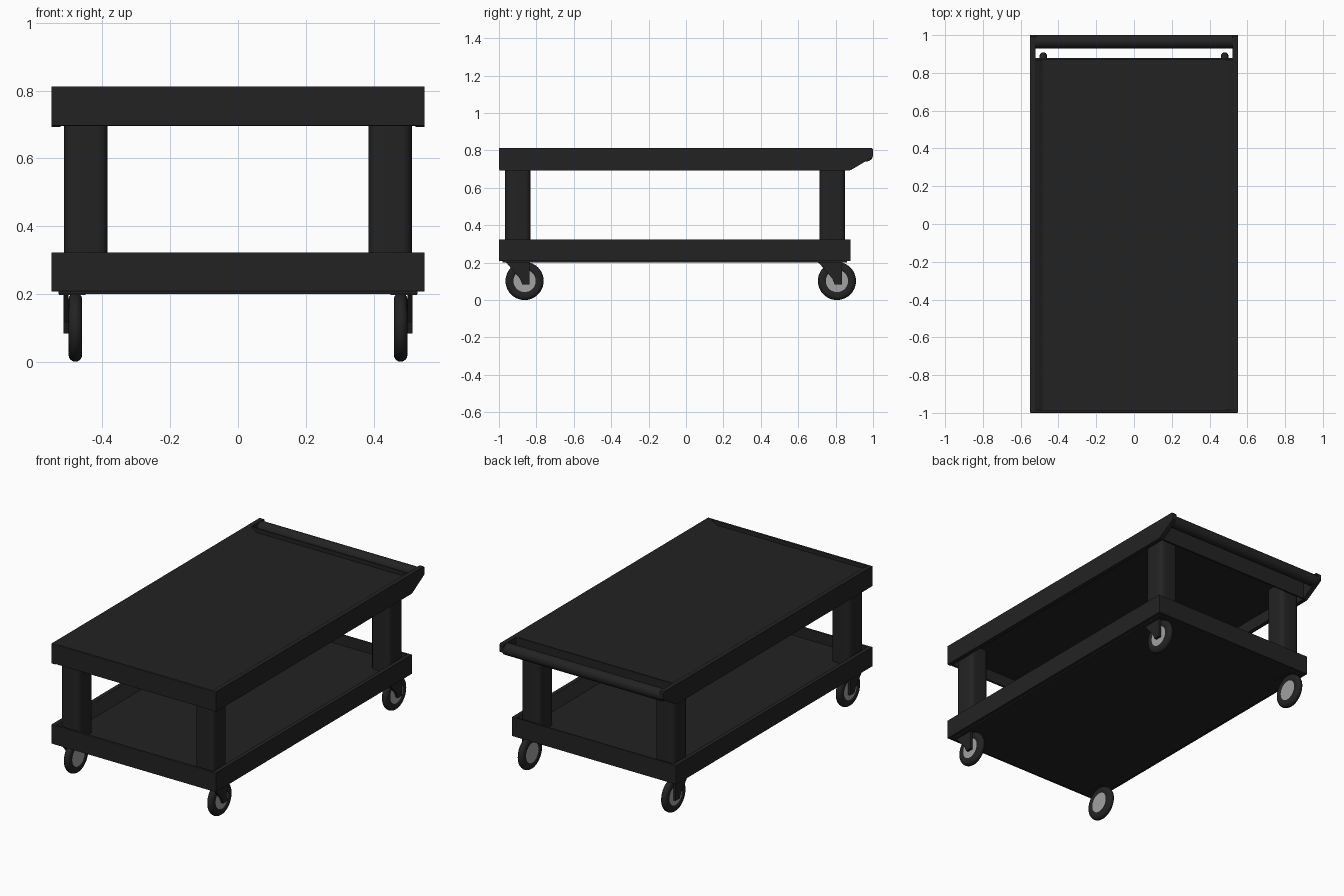
import bpy, bmesh, math
from mathutils import Vector

if "Cube" in bpy.data.objects:
    bpy.data.objects.remove(bpy.data.objects["Cube"])


def material(name, v):
    m = bpy.data.materials.new(name)
    m.diffuse_color = (v, v, v, 1)
    m.use_nodes = True
    m.node_tree.nodes["Principled BSDF"].inputs["Base Color"].default_value = m.diffuse_color
    return m


BLACK = material("black plastic", 0.0165)
GREY = material("light grey hub", 0.36)


def finish(bm, name, mat, bevel=0.0, smooth=False):
    bmesh.ops.recalc_face_normals(bm, faces=bm.faces)
    me = bpy.data.meshes.new(name)
    bm.to_mesh(me)
    bm.free()
    ob = bpy.data.objects.new(name, me)
    bpy.context.collection.objects.link(ob)
    me.materials.append(mat)
    if bevel:
        b = ob.modifiers.new("bevel", 'BEVEL')
        b.width, b.segments, b.limit_method = bevel, 2, 'ANGLE'
    if smooth:
        bpy.ops.object.select_all(action='DESELECT')
        ob.select_set(True)
        bpy.context.view_layer.objects.active = ob
        bpy.ops.object.shade_smooth_by_angle(angle=math.radians(40))
    return ob


def prism(name, pts, axis, a, b, mat=BLACK, bevel=0.0, smooth=False):
    """Extrude a 2D outline along an axis; outline is in the other two axes."""
    bm = bmesh.new()

    def place(p, t):
        return {'X': (t, *p), 'Y': (p[0], t, p[1]), 'Z': (*p, t)}[axis]
    f = bm.faces.new([bm.verts.new(place(p, a)) for p in pts])
    ext = bmesh.ops.extrude_face_region(bm, geom=[f])
    d = Vector(place((0, 0), b - a))
    bmesh.ops.translate(bm, vec=d, verts=[v for v in ext['geom'] if isinstance(v, bmesh.types.BMVert)])
    return finish(bm, name, mat, bevel, smooth)


def box(name, x0, x1, y0, y1, z0, z1, bevel=0.0):
    return prism(name, [(x0, y0), (x1, y0), (x1, y1), (x0, y1)], 'Z', z0, z1, BLACK, bevel)


def circle(cx, cy, r, n):
    return [(cx + r * math.cos(2 * math.pi * i / n), cy + r * math.sin(2 * math.pi * i / n)) for i in range(n)]


def rounded_rect(x0, x1, y0, y1, r, n=6):
    pts = []
    for k, (cx, cy) in enumerate([(x1 - r, y1 - r), (x0 + r, y1 - r), (x0 + r, y0 + r), (x1 - r, y0 + r)]):
        for i in range(n + 1):
            a = math.pi / 2 * (k + i / n)
            pts.append((cx + r * math.cos(a), cy + r * math.sin(a)))
    return pts


def mirrored(half):
    return half + [(-x, z) for x, z in reversed(half)]


def tyre(name, x, y, z):
    """Revolve a rounded ring section about the x axis."""
    half = [(-0.015, 0.058), (-0.02, 0.066), (-0.02, 0.082)]
    half += [(-0.02 * math.cos(a), 0.082 + 0.02 * math.sin(a))
             for a in [math.pi * i / 8 for i in range(1, 8)]]
    half += [(0.02, 0.082), (0.02, 0.066), (0.015, 0.058)]
    n, bm, rings = 40, bmesh.new(), []
    for i in range(n):
        a = 2 * math.pi * i / n
        rings.append([bm.verts.new((x + u, y + r * math.cos(a), z + r * math.sin(a))) for u, r in half])
    for i in range(n):
        p, q = rings[i], rings[(i + 1) % n]
        for j in range(len(half)):
            k = (j + 1) % len(half)
            bm.faces.new((p[j], p[k], q[k], q[j]))
    return finish(bm, name, BLACK, 0, True)


# Top shelf: shallow tray above, open skirt below
prism("top_shelf", mirrored([(0.485, 0.79), (0.525, 0.813), (0.55, 0.813), (0.55, 0.693),
                             (0.525, 0.693), (0.525, 0.765)]), 'Y', -0.998, 0.878)
box("top_front_board", -0.55, 0.55, -1.0, -0.985, 0.696, 0.813, 0.003)
box("top_back_board", -0.55, 0.55, 0.868, 0.88, 0.696, 0.813, 0.003)

# Bottom shelf: deeper tray with flat underside
prism("bottom_shelf", mirrored([(0.485, 0.26), (0.525, 0.323), (0.55, 0.323), (0.55, 0.208)]),
      'Y', -0.998, 0.878)
box("bottom_front_board", -0.55, 0.55, -1.0, -0.985, 0.208, 0.323, 0.003)
box("bottom_back_board", -0.55, 0.55, 0.868, 0.88, 0.208, 0.323, 0.003)
box("bottom_plate", -0.53, 0.53, -0.98, 0.86, 0.2, 0.21)

# Push handle
prism("handle_bar", circle(0.965, 0.776, 0.035, 32), 'X', -0.53, 0.53, BLACK, 0, True)

for s, side in ((1, "right"), (-1, "left")):
    # Handle cheek
    prism(f"handle_cheek_{side}", [(0.87, 0.813), (0.992, 0.813), (1.0, 0.805), (1.0, 0.768),
                                   (0.995, 0.762), (0.88, 0.694), (0.87, 0.694)],
          'X', s * 0.522, s * 0.55)
    for end, leg_y, wheel_y in (("front", -0.9, -0.863), ("back", 0.782, 0.807)):
        tag = f"{end}_{side}"
        # Rounded leg
        xs = sorted((s * 0.385, s * 0.513))
        prism(f"leg_{tag}", rounded_rect(*xs, leg_y - 0.069, leg_y + 0.069, 0.03),
              'Z', 0.25, 0.775, BLACK, 0, True)
        # Caster
        tyre(f"tyre_{tag}", s * 0.48, wheel_y, 0.102)
        prism(f"hub_{tag}", circle(wheel_y, 0.102, 0.062, 40), 'X',
              s * 0.48 - 0.016, s * 0.48 + 0.016, GREY)
        prism(f"fork_{tag}", [(wheel_y + dy, z) for dy, z in
                              ((-0.1, 0.203), (0.027, 0.203), (0.027, 0.083), (-0.012, 0.083),
                               (-0.025, 0.115), (-0.06, 0.155))], 'X', s * 0.5, s * 0.515)
        box(f"caster_plate_{tag}", *sorted((s * 0.45, s * 0.528)),
            wheel_y - 0.1, wheel_y + 0.03, 0.197, 0.207)
